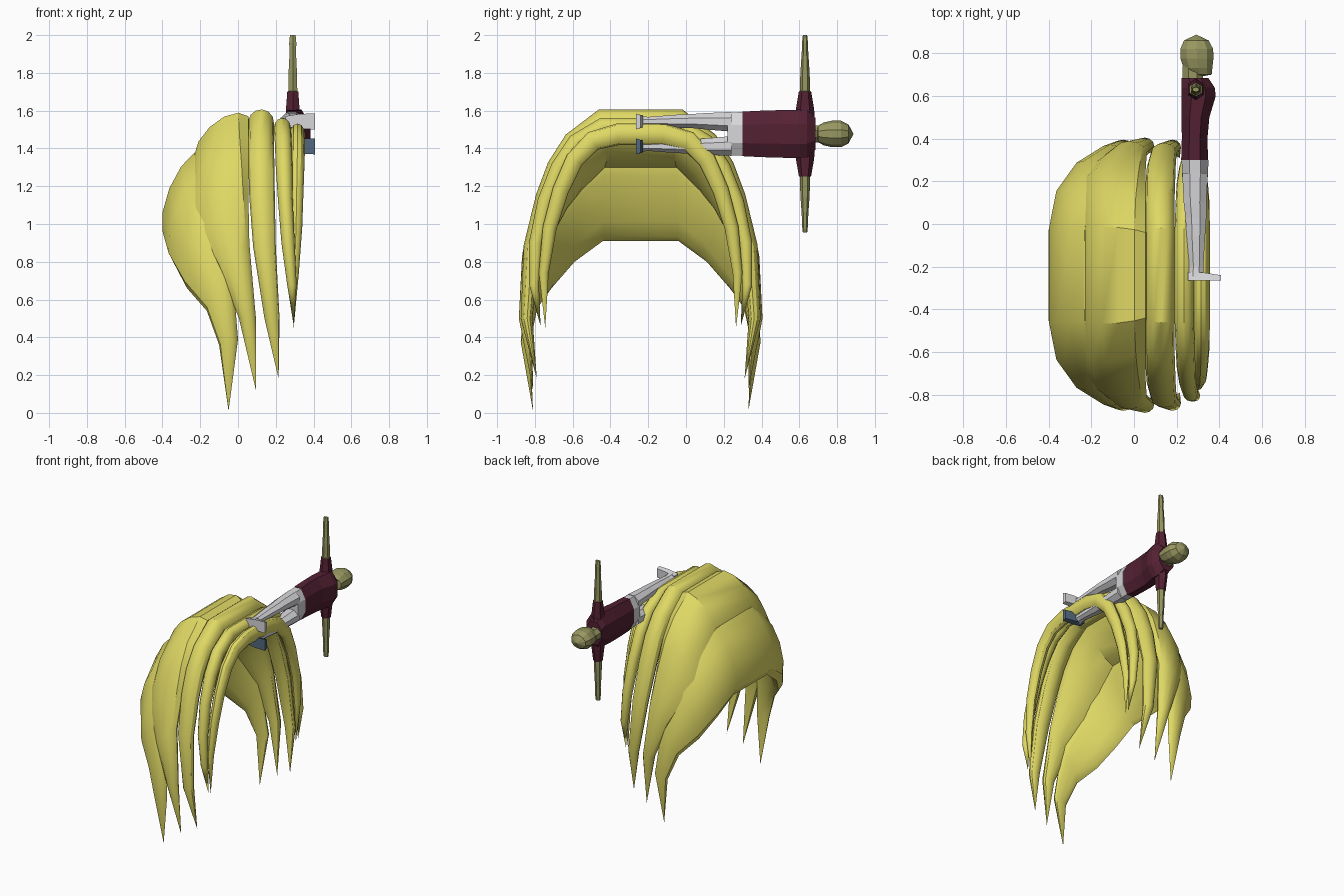
import bpy, bmesh, math
from mathutils import Vector

if "Cube" in bpy.data.objects:
    bpy.data.objects.remove(bpy.data.objects["Cube"])

MID_Y = -0.24      # symmetry plane of the hair
BODY_Z = 1.477     # symmetry plane of the lying figure


def material(name, rgb):
    m = bpy.data.materials.new(name)
    m.diffuse_color = (*rgb, 1)
    m.use_nodes = True
    m.node_tree.nodes["Principled BSDF"].inputs["Base Color"].default_value = m.diffuse_color
    return m


yellow = material("yellow hair", (0.74, 0.69, 0.13))
maroon = material("maroon shirt", (0.088, 0.015, 0.033))
olive = material("olive skin", (0.31, 0.31, 0.12))
grey = material("light grey trousers", (0.68, 0.68, 0.70))
blue = material("slate blue shoe", (0.085, 0.14, 0.21))


def loft(name, rings, mats, smooth=None, rule=None):
    """Skin a list of rings; a ring with one point is a tip."""
    bm = bmesh.new()
    vr = [[bm.verts.new(p) for p in r] for r in rings]
    for a, b in zip(vr, vr[1:]):
        n = max(len(a), len(b))
        for i in range(n):
            j = (i + 1) % n
            if len(a) == 1:
                bm.faces.new((a[0], b[j], b[i]))
            elif len(b) == 1:
                bm.faces.new((a[i], a[j], b[0]))
            else:
                bm.faces.new((a[i], a[j], b[j], b[i]))
    for end in (vr[0], vr[-1]):
        if len(end) > 2:
            bm.faces.new(end)
    bmesh.ops.recalc_face_normals(bm, faces=bm.faces)
    if rule:
        for f in bm.faces:
            f.material_index = rule(f.calc_center_median())
    me = bpy.data.meshes.new(name)
    bm.to_mesh(me)
    bm.free()
    for m in mats:
        me.materials.append(m)
    ob = bpy.data.objects.new(name, me)
    bpy.context.collection.objects.link(ob)
    if smooth:
        bpy.ops.object.select_all(action='DESELECT')
        ob.select_set(True)
        bpy.context.view_layer.objects.active = ob
        bpy.ops.object.shade_smooth_by_angle(angle=math.radians(smooth))
    return ob


# ---- hair locks: arches with elliptical section, flatter on the inside ---
def lock(name, stations, tip, sides=12, inner=1.0):
    """stations: (outer dy, edge1 x, edge1 z, edge2 x, edge2 z, half thickness)"""
    path = []
    for s in (-1, 1):
        half = [(s * (d - t * min(1, max(0, (d - .2) / .4))),
                 Vector((x1, 0, z1)), Vector((x2, 0, z2)), t)
                for d, x1, z1, x2, z2, t in stations]
        path += half[::-1] if s < 0 else half
    mids = [(p + q) / 2 + Vector((0, MID_Y + dy, 0)) for dy, p, q, t in path]
    ends = [Vector((tip[1], MID_Y + s * tip[0], tip[2])) for s in (-1, 1)]
    full = [ends[0]] + mids + [ends[1]]
    rings = [[ends[0]]]
    for i, (dy, p, q, t) in enumerate(path):
        c = full[i + 1]
        tangent = (c - full[i]).normalized() + (full[i + 2] - c).normalized()
        axis = (p - q) / 2
        n = tangent.cross(axis).normalized() * t
        ring_pts = []
        for k in range(sides):
            a = 2 * math.pi * k / sides
            w = math.sin(a) * (inner if math.sin(a) > 0 else 1)
            ring_pts.append(c + axis * math.cos(a) + n * w)
        rings.append(ring_pts)
    rings.append([ends[1]])
    loft(name, rings, [yellow], 32)


lock("back_hair_lock", [
    (.20, -.17, 1.39, -.365, .91, .105), (.40, -.16, 1.27, -.34, .80, .100),
    (.54, -.11, 1.08, -.27, .66, .080), (.615, -.03, .76, -.165, .54, .055),
    (.635, .00, .39, -.10, .36, .035)], (.57, -.05, .01), inner=.45)
lock("crown_hair_lock", [
    (.20, .055, 1.57, -.215, 1.31, .105), (.39, .055, 1.45, -.225, 1.17, .100),
    (.49, .055, 1.32, -.225, 1.05, .085), (.56, .055, 1.15, -.19, .92, .070),
    (.63, .06, .90, -.09, .74, .055), (.645, .095, .50, .005, .50, .040)],
    (.57, .095, .12), inner=.75)
lock("upper_hair_lock", [
    (.20, .19, 1.535, .055, 1.545, .070), (.38, .19, 1.43, .055, 1.43, .062),
    (.48, .193, 1.30, .055, 1.30, .056), (.55, .195, 1.14, .06, 1.14, .052),
    (.62, .20, .88, .08, .88, .045), (.635, .22, .50, .14, .50, .034)],
    (.55, .215, .18), inner=.85)
lock("middle_hair_lock", [
    (.20, .28, 1.51, .19, 1.51, .053), (.36, .285, 1.43, .195, 1.43, .048),
    (.46, .288, 1.30, .20, 1.30, .045), (.54, .29, 1.12, .212, 1.12, .042),
    (.59, .30, .90, .23, .90, .036), (.59, .31, .68, .26, .68, .026)],
    (.53, .295, .46))
lock("front_hair_lock", [
    (.12, .355, 1.475, .275, 1.475, .057), (.26, .355, 1.44, .275, 1.44, .053),
    (.37, .353, 1.34, .275, 1.34, .048), (.45, .347, 1.18, .275, 1.18, .043),
    (.51, .34, .98, .275, .98, .037), (.535, .322, .74, .275, .74, .026)],
    (.505, .295, .45))


# ---- figure lying along y, facing +x, arms along z ----------------------
def ring(axis, pos, x, o, hx, ho, sides=8):
    """Ring across axis 'y' or 'z'; x, o are centres and hx, ho half sizes."""
    k = 1 / math.cos(math.pi / sides)
    pts = []
    for i in range(sides):
        a = 2 * math.pi * (i + .5) / sides
        u, v = x + hx * k * math.cos(a), o + ho * k * math.sin(a)
        pts.append(Vector((u, pos, v) if axis == 'y' else (u, v, pos)))
    return pts


# torso
loft("shirt_torso", [ring('y', y, x, BODY_Z, hx, hz) for y, x, hx, hz in (
    (.30, .284, .063, .118), (.40, .284, .060, .123), (.50, .288, .065, .126),
    (.60, .303, .080, .128), (.64, .300, .078, .126), (.685, .285, .063, .085))],
    [maroon])

# hips
loft("trouser_hips", [ring('y', y, .286, BODY_Z, hx, hz) for y, hx, hz in (
    (.22, .060, .112), (.30, .063, .116))], [grey])

# neck and head
loft("neck", [ring('y', y, .275, BODY_Z, .048, .045) for y in (.67, .74)], [olive])
loft("head", [[Vector((.31, .690, BODY_Z))]] +
     [ring('y', y, x, BODY_Z, hx, hz, 10) for y, x, hx, hz in (
         (.700, .312, .052, .042), (.73, .300, .067, .058), (.775, .295, .077, .067),
         (.82, .294, .077, .067), (.86, .292, .058, .048))] +
     [[Vector((.292, .887, BODY_Z))]], [olive])

for side, s, shoe in (("upper", 1, grey), ("lower", -1, blue)):
    # arm: sleeve near the shoulder, bare beyond it
    loft(side + "_arm", [ring('z', BODY_Z + s * d, .290, .630, hx, hy, 6)
                         for d, hx, hy in (
        (.09, .038, .044), (.13, .036, .042), (.225, .029, .028), (.226, .024, .024),
        (.33, .022, .021), (.43, .017, .015), (.48, .019, .014), (.523, .015, .010))],
        [maroon, olive], rule=lambda c: int(abs(c.z - BODY_Z) > .225))
    # leg
    loft(side + "_leg", [ring('y', y, x, BODY_Z + s * o, hx, hz)
                         for y, x, hx, hz, o in (
        (.24, .286, .060, .052, .064), (.10, .286, .053, .043, .067),
        (.03, .290, .049, .037, .068), (-.06, .290, .043, .034, .067),
        (-.20, .292, .033, .024, .066), (-.245, .290, .034, .030, .066))], [grey])
    # shoe: a flat slab pointing forward
    z = BODY_Z + s * .066
    loft(side + "_shoe", [
        [Vector((x, y, z + w)) for y, w in ((-.265, -hz), (-.265, hz),
                                            (top, hz * .8), (top, -hz * .8))]
        for x, hz, top in ((.252, .028, -.225), (.33, .040, -.228), (.408, .042, -.240))],
        [shoe])
